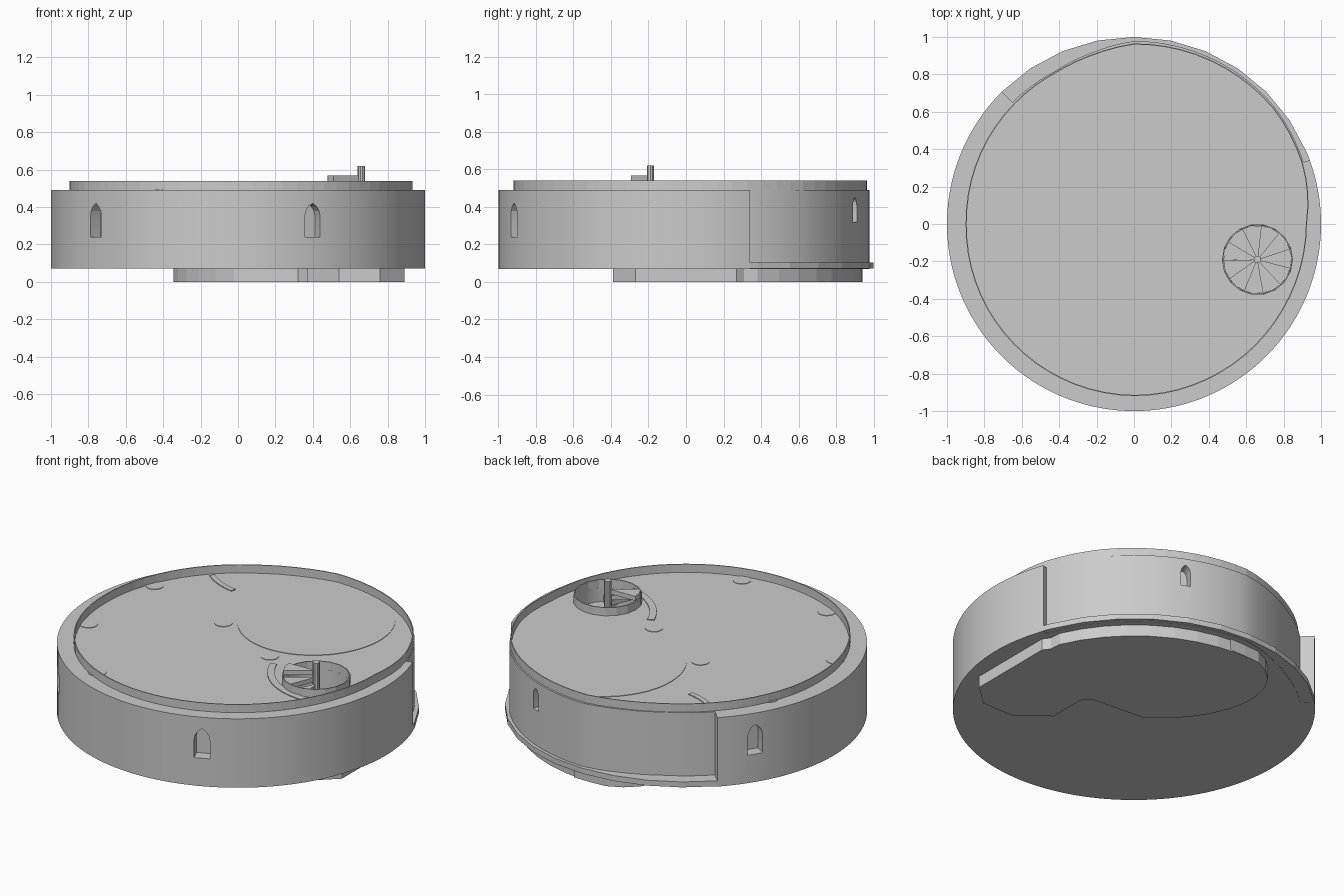
import bpy, bmesh, math
from math import cos, sin, radians, pi
from mathutils import Vector, Matrix

if "Cube" in bpy.data.objects:
    bpy.data.objects.remove(bpy.data.objects["Cube"])

FLOOR, BASE = 0.49, 0.07


def pol(a, r, c=(0, 0)):
    return (c[0] + r * cos(radians(a)), c[1] + r * sin(radians(a)))


def lerp_table(table, a):
    for (a0, r0), (a1, r1) in zip(table, table[1:]):
        if a0 <= a <= a1:
            return r0 + (r1 - r0) * (a - a0) / (a1 - a0)
    return table[-1][1]


def prism(name, pts, z0, z1, smooth=False, matrix=None):
    bm = bmesh.new()
    lo = [bm.verts.new((x, y, z0)) for x, y in pts]
    hi = [bm.verts.new((x, y, z1)) for x, y in pts]
    n = len(pts)
    bm.faces.new(lo)
    bm.faces.new(hi)
    for i in range(n):
        j = (i + 1) % n
        bm.faces.new((lo[i], lo[j], hi[j], hi[i]))
    if matrix:
        bm.transform(matrix)
    bmesh.ops.recalc_face_normals(bm, faces=bm.faces[:])
    return finish(name, bm, smooth)


def finish(name, bm, smooth=False):
    me = bpy.data.meshes.new(name)
    bm.to_mesh(me)
    bm.free()
    ob = bpy.data.objects.new(name, me)
    bpy.context.collection.objects.link(ob)
    if smooth:
        bpy.ops.object.select_all(action='DESELECT')
        ob.select_set(True)
        bpy.context.view_layer.objects.active = ob
        bpy.ops.object.shade_smooth_by_angle(angle=radians(20))
    return ob


def thin_wall(name, outline, z0, z1, thick=0.006):
    # closed upright wall; outline is listed as (angle, radius, centre)
    bm = bmesh.new()
    rings = []
    for off, z in ((0, z0), (0, z1), (-thick, z1), (-thick, z0)):
        rings.append([bm.verts.new((*pol(a, r + off, c), z)) for a, r, c in outline])
    n = len(outline)
    for k in range(4):
        A, B = rings[k], rings[(k + 1) % 4]
        for i in range(n):
            j = (i + 1) % n
            bm.faces.new((A[i], A[j], B[j], B[i]))
    bmesh.ops.recalc_face_normals(bm, faces=bm.faces[:])
    return finish(name, bm)


def cut(target, cutter):
    m = target.modifiers.new("cut", 'BOOLEAN')
    m.operation = 'DIFFERENCE'
    m.solver = 'EXACT'
    m.object = cutter
    cutter.hide_render = True
    bpy.context.view_layer.objects.active = target
    bpy.ops.object.modifier_apply(modifier=m.name)
    bpy.data.objects.remove(cutter)


def arc_strip(c, r0, r1, a0, a1, n=14):
    s = [a0 + (a1 - a0) * i / n for i in range(n + 1)]
    return [pol(a, r0, c) for a in s] + [pol(a, r1, c) for a in reversed(s)]


# round storey with the back wall set in
recess = [(20, 0.965), (40, 0.978), (90, 0.978), (103, 0.945), (117, 0.92), (135, 0.92)]
outline = [pol(135 + 245 * i / 96, 1.0) for i in range(97)]
outline += [pol(20 + 115 * i / 40, lerp_table(recess, 20 + 115 * i / 40)) for i in range(41)]
body = prism("storey_wall", outline, BASE, FLOOR)

# pointed window niches: angle, wall radius, sill, top, width
STAIR = (0.66, -0.19)
for a, r, z0, z1, w in ((-66.5, 1.0, 0.24, 0.42, 0.09), (-139.5, 1.0, 0.24, 0.42, 0.09),
                        (147.5, 1.0, 0.24, 0.42, 0.09), (67, 0.978, 0.32, 0.45, 0.055)):
    h = w / 2
    zs = z1 - w * 0.8
    prof = [(-h, z0), (h, z0), (h, zs), (h * 0.85, zs + w * 0.35), (h * 0.5, zs + w * 0.62),
            (0, z1), (-h * 0.5, zs + w * 0.62), (-h * 0.85, zs + w * 0.35), (-h, zs)]
    # profile x runs along the wall, profile y runs upward, depth runs outward
    t = Matrix(((0, 0, 1, 0), (1, 0, 0, 0), (0, 1, 0, 0), (0, 0, 0, 1)))
    cutter = prism("window_cutter", prof, r - 0.07, r + 0.1,
                   matrix=Matrix.Rotation(radians(a), 4, 'Z') @ t)
    cut(body, cutter)

# stairwell shaft
cut(body, prism("stair_cutter", [pol(i * 15, 0.183, STAIR) for i in range(24)], 0.12, 0.7))
body.select_set(True)
bpy.context.view_layer.objects.active = body
bpy.ops.object.select_all(action='DESELECT')
body.select_set(True)
bpy.ops.object.shade_smooth_by_angle(angle=radians(20))

# ledge under the set-in wall
steps = [20] + [22.5 + 11.25 * i for i in range(11)]
prism("back_ledge", [pol(a, 1.0) for a in steps] + [pol(a, 0.88) for a in reversed(steps)],
      BASE + 0.002, 0.105)

# low parapet rim around the floor
rim_table = [(0, 0.925), (12, 0.95), (20, 0.96), (40, 0.972), (90, 0.965), (103, 0.935),
             (117, 0.915), (135, 0.91), (180, 0.90), (270, 0.92), (330, 0.92), (360, 0.925)]
thin_wall("floor_rim", [(i * 5, lerp_table(rim_table, i * 5), (0, 0)) for i in range(72)],
          FLOOR - 0.01, 0.54)

# base slab below: round room, stair lobe and the outer back edge
foot = [(0.37, -0.25), (0.54, -0.39), (0.76, -0.39), (0.89, -0.27), (0.89, 0.27), (0.86, 0.31)]
foot += [pol(a, 0.935) for a in range(24, 97, 8)]
u, v = Vector((-0.743, 0.669)), Vector((0.669, 0.743))
for k in range(13):
    t = radians(48 - k * 12.5)
    p = Vector((0.17, 0.45)) + u * 0.58 * cos(t) - v * 0.43 * sin(t) * -1
    if k >= 2:
        p = Vector((0.17, 0.45)) + u * 0.58 * cos(t) + v * 0.43 * sin(t)
    foot.append((max(-0.37, p.x), min(p.y, 0.94)))
foot += [(0.32, 0.03), (0.37, -0.02)]
prism("base_slab", foot, 0.0, BASE + 0.005)

# spiral stair: guard wall, centre post and wedge steps
thin_wall("stair_guard", [(i * 20, 0.19, STAIR) for i in range(18)], FLOOR - 0.01, 0.54)
prism("stair_post", [pol(i * 36, 0.02, STAIR) for i in range(10)], 0.12, 0.62)
for i in range(11):
    a = 182 + i * 32.7
    top = 0.567 - i * 0.04
    wedge = [pol(a, 0.012, STAIR), pol(a, 0.181, STAIR), pol(a + 16.4, 0.183, STAIR),
             pol(a + 32.7, 0.181, STAIR), pol(a + 32.7, 0.012, STAIR)]
    prism("stair_step", wedge, top - 0.028, top)

# flush floor markings: round room, column pads and curved strips
Z0, Z1 = FLOOR - 0.01, FLOOR + 0.003
prism("room_floor", [(0.2 + 0.43 * cos(i * pi / 24), 0.47 + 0.45 * sin(i * pi / 24))
                     for i in range(48)], Z0, Z1)
for x, y in ((-0.8, 0.34), (-0.21, 0.16), (0.25, -0.05), (-0.81, -0.28), (-0.41, -0.77), (0.21, -0.84)):
    prism("column_pad", [pol(i * 18, 0.05, (x, y)) for i in range(20)], Z0, Z1)
prism("stair_strip", arc_strip((0.72, 0.02), 0.40, 0.44, 200, 278), Z0, Z1 + 0.002)
prism("passage_strip", arc_strip((-0.35, 0.95), 0.40, 0.43, 230, 262), Z0, Z1 + 0.002)
